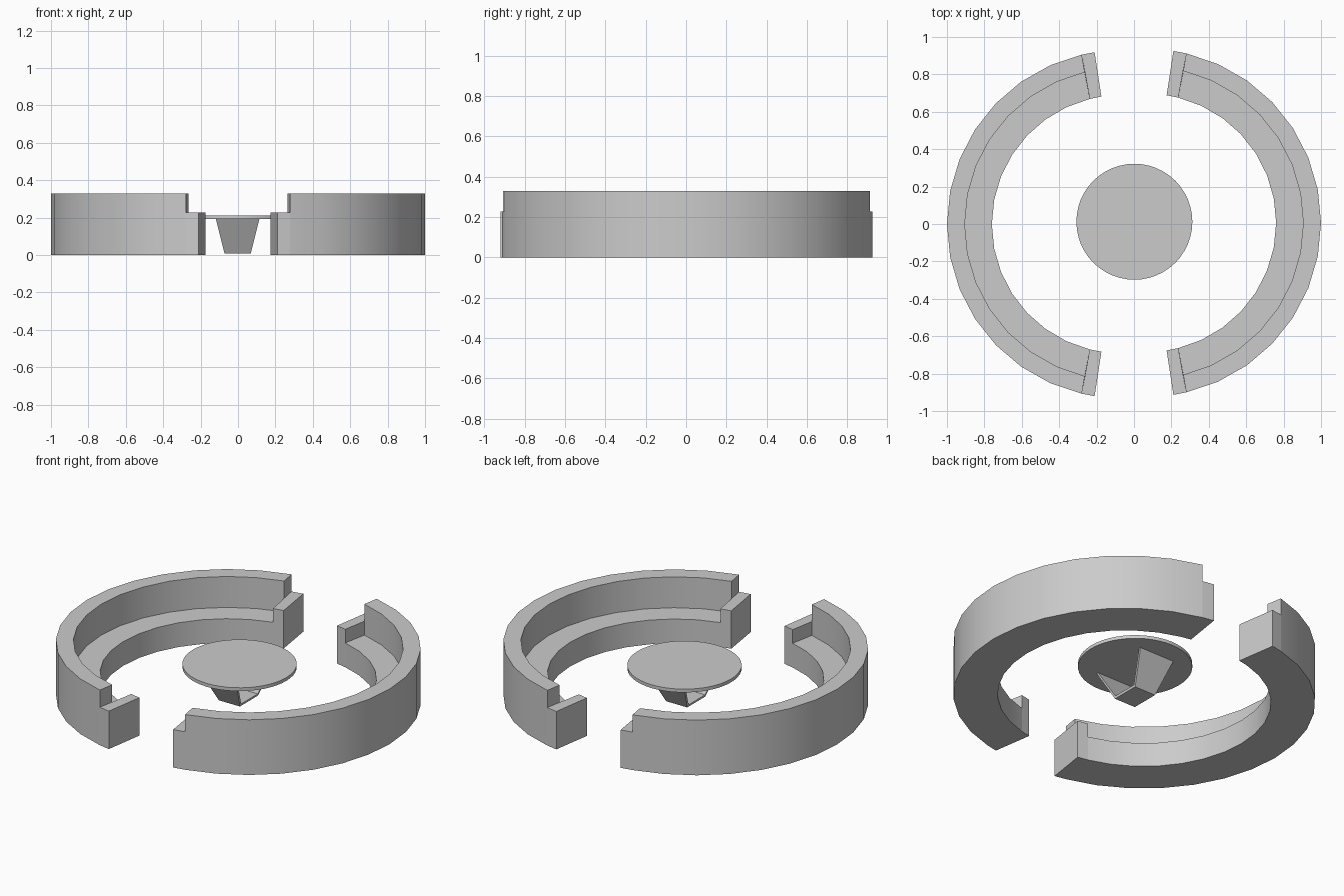
import bpy, bmesh
from math import sin, cos, radians

if "Cube" in bpy.data.objects:
    bpy.data.objects.remove(bpy.data.objects["Cube"])

R_IN, R_BACK, R_OUT = 0.69, 0.835, 0.93
SEAT_Z, ARM_Z, BACK_Z = 0.145, 0.227, 0.33


def loft(name, rings):
    """Join closed rings of points into a capped solid."""
    bm = bmesh.new()
    rows = [[bm.verts.new(p) for p in ring] for ring in rings]
    n = len(rows[0])
    for a, b in zip(rows, rows[1:]):
        for i in range(n):
            j = (i + 1) % n
            bm.faces.new((a[i], a[j], b[j], b[i]))
    bm.faces.new(rows[0])
    bm.faces.new(rows[-1])
    bmesh.ops.recalc_face_normals(bm, faces=bm.faces)
    mesh = bpy.data.meshes.new(name)
    bm.to_mesh(mesh)
    bm.free()
    obj = bpy.data.objects.new(name, mesh)
    bpy.context.collection.objects.link(obj)
    return obj


def smooth(obj):
    bpy.ops.object.select_all(action='DESELECT')
    obj.select_set(True)
    bpy.context.view_layer.objects.active = obj
    bpy.ops.object.shade_smooth_by_angle(angle=radians(30))


def sweep(name, profile, angles, side, cy):
    """Sweep an (r, z) profile; each station is (inner, outer) degrees from the y axis."""
    rings = []
    for a_in, a_out in angles:
        ring = []
        for r, z in profile:
            t = (r - R_IN) / (R_OUT - R_IN)
            a = radians(a_in + (a_out - a_in) * t)
            ring.append((side * (0.07 + r * sin(a)), cy + r * cos(a), z))
        rings.append(ring)
    smooth(loft(name, rings))


# Two curved sofas: seat with backrest, and a low arm at each end
body = [(R_IN, 0), (R_OUT, 0), (R_OUT, BACK_Z), (R_BACK, BACK_Z),
        (R_BACK, SEAT_Z), (R_IN, SEAT_Z)]
arm = [(R_IN, 0), (R_OUT, 0), (R_OUT, ARM_Z), (R_IN, ARM_Z)]
stations = [(14 + 152 * i / 14, 13 + 154 * i / 14) for i in range(15)]
for label, side, cy in (("left", -1, -0.001), ("right", 1, 0.006)):
    sweep(label + "_sofa_seat_and_back", body, stations, side, cy)
    sweep(label + "_sofa_back_arm", arm, [(8.7, 8.7), stations[0]], side, cy)
    sweep(label + "_sofa_front_arm", arm, [stations[-1], (171.3, 171.3)], side, cy)

# Round table top
bpy.ops.mesh.primitive_cylinder_add(vertices=48, radius=0.31, depth=0.02,
                                    location=(0.002, 0.012, 0.202))
bpy.context.object.name = "table_top"
smooth(bpy.context.object)

# Table base: tapered U-shaped bent sheet, open on the left and right
half = [(0.085, 0.008), (0.185, 0.192)]
inner = [(0.172, 0.192), (0.078, 0.022)]
right = half + inner
u_profile = right + [(-y, z) for y, z in reversed(right)]


def half_width(z):
    return 0.07 + (z - 0.008) / 0.184 * 0.046


base = loft("table_base", [[(s * half_width(z), y, z) for y, z in u_profile]
                           for s in (-1, 1)])
base.location = (-0.002, 0.006, 0)
